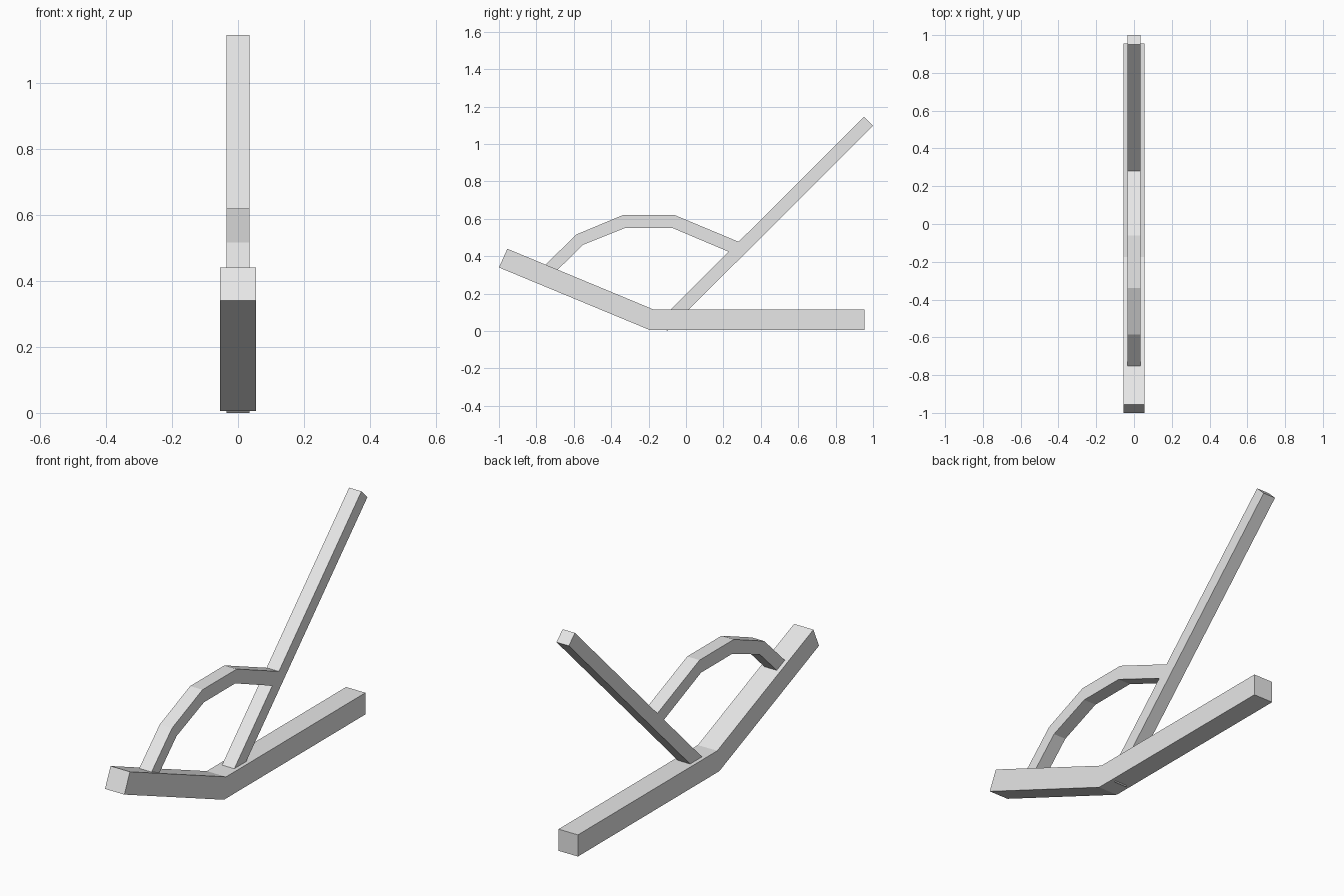
import bpy
import bmesh

cube = bpy.data.objects.get("Cube")
if cube:
    bpy.data.objects.remove(cube, do_unlink=True)

grey = bpy.data.materials.new("light_grey")
grey.use_nodes = True
grey.diffuse_color = (0.8, 0.8, 0.8, 1)
grey.node_tree.nodes["Principled BSDF"].inputs["Base Color"].default_value = (0.8, 0.8, 0.8, 1)


def beam(name, upper, lower, half_width):
    """Rectangular beam along x-width, from matching upper and lower (y, z) edge points."""
    bm = bmesh.new()
    rings = []
    for (uy, uz), (ly, lz) in zip(upper, lower):
        corners = [(-half_width, uy, uz), (half_width, uy, uz),
                   (half_width, ly, lz), (-half_width, ly, lz)]
        rings.append([bm.verts.new(c) for c in corners])
    for a, b in zip(rings, rings[1:]):
        for i in range(4):
            j = (i + 1) % 4
            bm.faces.new((a[i], a[j], b[j], b[i]))
    bm.faces.new(rings[0])
    bm.faces.new(rings[-1])
    bmesh.ops.recalc_face_normals(bm, faces=bm.faces)
    mesh = bpy.data.meshes.new(name)
    bm.to_mesh(mesh)
    bm.free()
    mesh.materials.append(grey)
    obj = bpy.data.objects.new(name, mesh)
    bpy.context.collection.objects.link(obj)
    return obj


# Bent base: raised front arm and flat rear arm
beam("base",
     [(-0.955, 0.44), (-0.175, 0.116), (0.955, 0.116)],
     [(-1.0, 0.34), (-0.192, 0.005), (0.955, 0.005)], 0.055)

# Straight handle rising at 45 degrees through the base
beam("handle",
     [(-0.148, 0.048), (0.951, 1.146)],
     [(-0.1, 0.0), (1.0, 1.098)], 0.035)

# Faceted arch joining the front arm to the handle
beam("arched_guard",
     [(-0.765, 0.342), (-0.585, 0.517), (-0.338, 0.62), (-0.06, 0.62), (0.287, 0.475)],
     [(-0.71, 0.305), (-0.549, 0.462), (-0.326, 0.551), (-0.072, 0.551), (0.245, 0.417)], 0.035)
